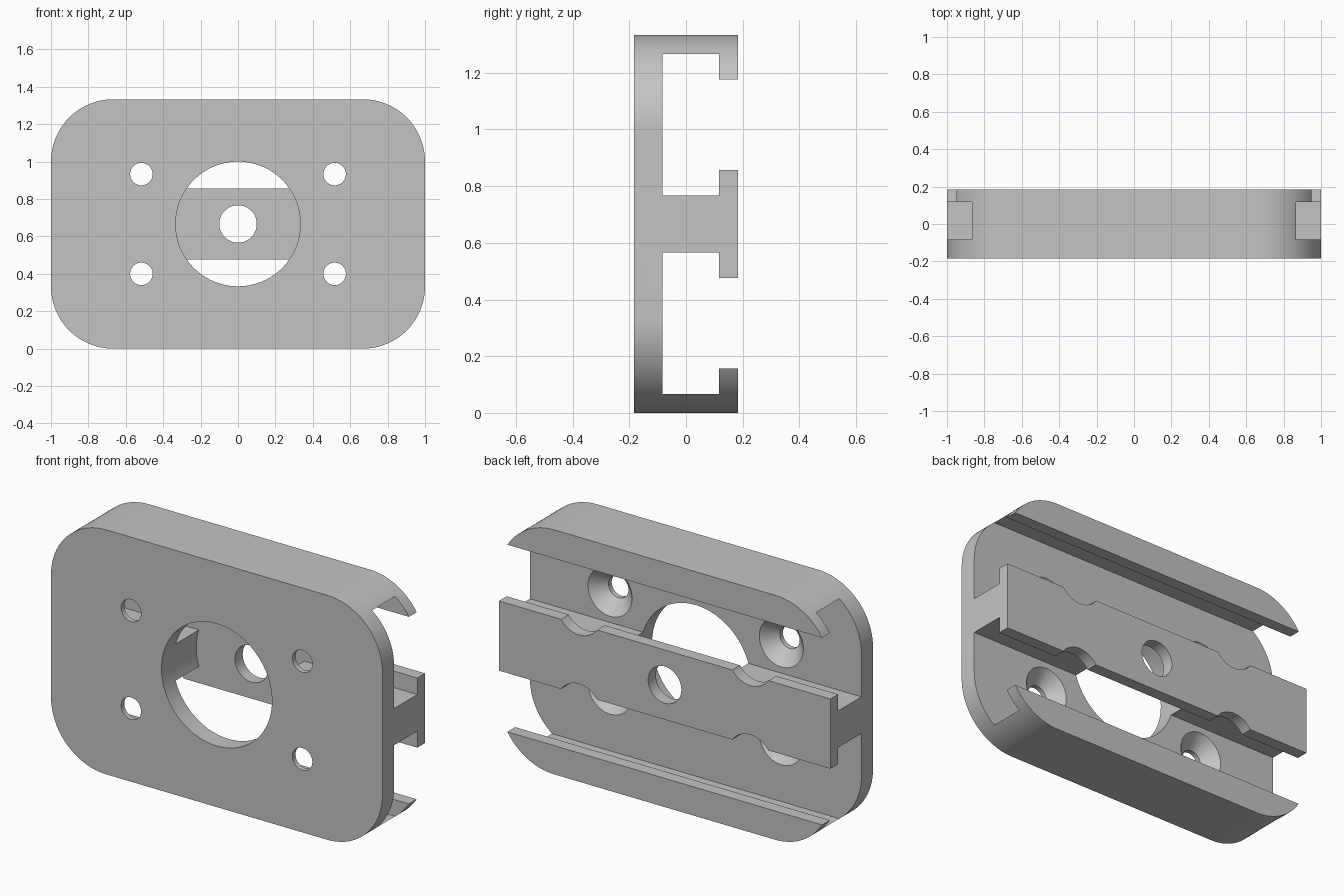
import bpy, bmesh, math

if "Cube" in bpy.data.objects:
    bpy.data.objects.remove(bpy.data.objects["Cube"])

HEIGHT, DEPTH, MID = 4 / 3, 0.1833, 2 / 3
FLOOR, LIP = -0.0833, 0.1167      # inner faces of the plate and of the lips

grey = bpy.data.materials.new("light grey")
grey.use_nodes = True
colour = (0.55, 0.55, 0.55, 1)
grey.diffuse_color = colour
grey.node_tree.nodes["Principled BSDF"].inputs["Base Color"].default_value = colour


def loft(name, rings):
    """Closed solid through rings of matching points, capped at both ends."""
    bm = bmesh.new()
    loops = [[bm.verts.new(p) for p in ring] for ring in rings]
    n = len(loops[0])
    for a, b in zip(loops, loops[1:]):
        for i in range(n):
            j = (i + 1) % n
            bm.faces.new((a[i], a[j], b[j], b[i]))
    bm.faces.new(loops[0])
    bm.faces.new(loops[-1])
    bmesh.ops.recalc_face_normals(bm, faces=bm.faces[:])
    mesh = bpy.data.meshes.new(name)
    bm.to_mesh(mesh)
    bm.free()
    mesh.materials.append(grey)
    obj = bpy.data.objects.new(name, mesh)
    bpy.context.collection.objects.link(obj)
    return obj


def lathe(name, x, z, profile, n=64):
    """Round solid along y from (radius, y) pairs."""
    turns = [2 * math.pi * i / n for i in range(n)]
    return loft(name, [[(x + r * math.cos(t), y, z + r * math.sin(t)) for t in turns]
                       for r, y in profile])


# Rounded block
radius, steps = 1 / 3, 24
outline = []
for k, (sx, sz) in enumerate([(1, 1), (-1, 1), (-1, -1), (1, -1)]):
    for i in range(steps + 1):
        t = (k + i / steps) * math.pi / 2
        outline.append((sx * (1 - radius) + radius * math.cos(t),
                        MID + sz * (MID - radius) + radius * math.sin(t)))
body = loft("mounting_plate", [[(x, y, z) for x, z in outline] for y in (-DEPTH, DEPTH)])

cutters = []

# Two T-shaped channels running the full width
for name, low in (("lower_channel", 0.0667), ("upper_channel", 0.7667)):
    mid, wide, narrow = low + 0.25, 0.25, 0.16
    half = [(FLOOR, wide), (LIP, wide), (LIP, narrow), (0.3, narrow)]
    tee = [(y, mid + w) for y, w in half] + [(y, mid - w) for y, w in reversed(half)]
    cutters.append(loft(name, [[(x, y, z) for y, z in tee] for x in (-1.2, 1.2)]))

# Large front opening and small hole through the rear bar
cutters.append(lathe("front_opening", 0, MID, [(1 / 3, -0.3), (1 / 3, LIP)], 96))
cutters.append(lathe("rear_hole", 0, MID, [(0.1, -0.3), (0.1, 0.3)]))

# Countersunk screw holes, with clearance through the rear bar
for sx in (-1, 1):
    for sz in (-1, 1):
        cutters.append(lathe("screw_hole", sx * 0.5167, MID + sz * 0.2667,
                             [(0.06, -0.3), (0.06, FLOOR - 0.073),
                              (0.133, FLOOR), (0.133, 0.3)]))

bpy.ops.object.select_all(action='DESELECT')
body.select_set(True)
bpy.context.view_layer.objects.active = body
for cutter in cutters:
    cutter.hide_render = True
    mod = body.modifiers.new(cutter.name, 'BOOLEAN')
    mod.operation = 'DIFFERENCE'
    mod.solver = 'EXACT'
    mod.object = cutter
    bpy.ops.object.modifier_apply(modifier=mod.name)
    bpy.data.objects.remove(cutter)

bpy.ops.object.shade_smooth_by_angle(angle=math.radians(30))
